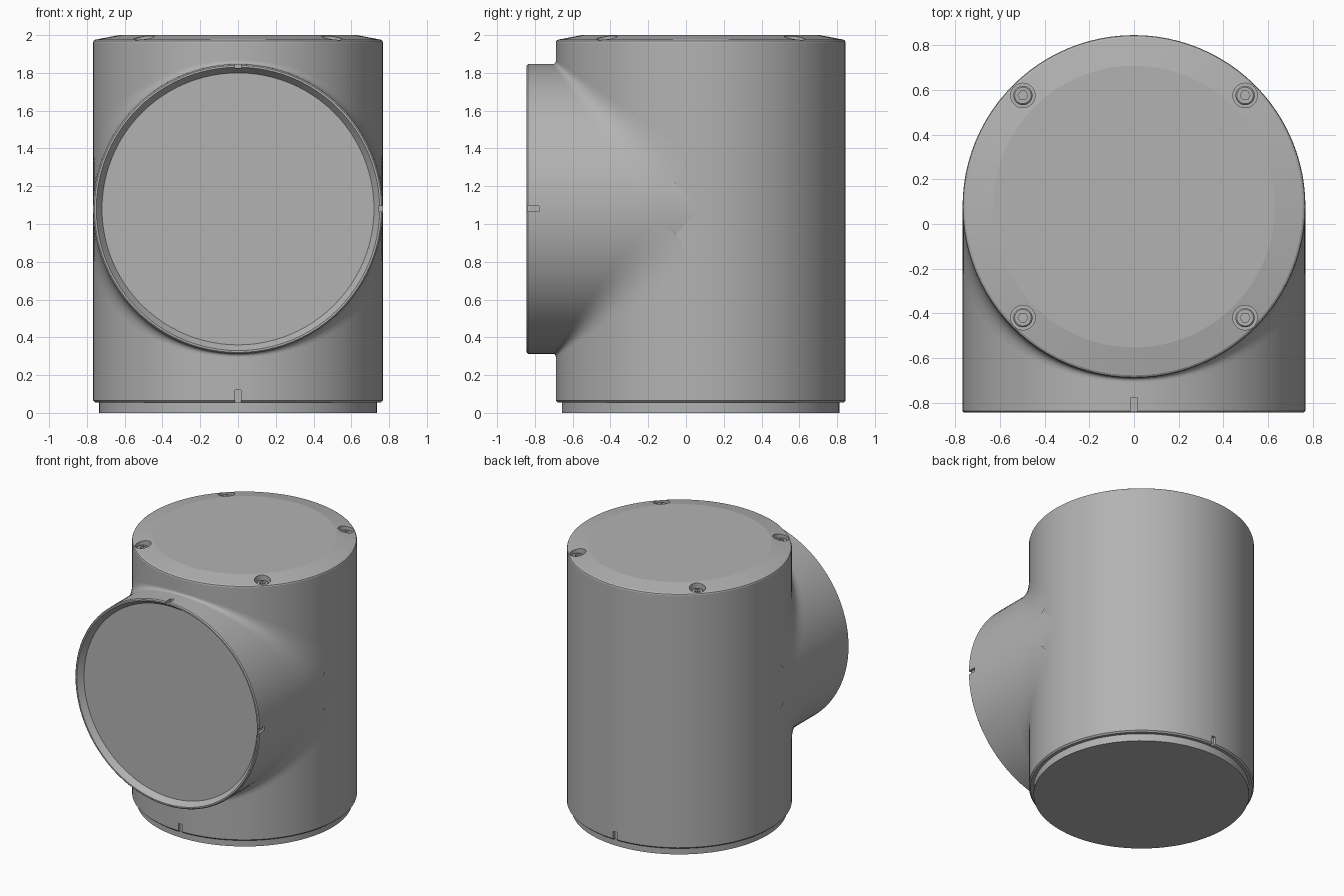
import bpy, bmesh
from math import sin, cos, pi, sqrt, radians
from mathutils import Matrix, Vector

if "Cube" in bpy.data.objects:
    bpy.data.objects.remove(bpy.data.objects["Cube"], do_unlink=True)

R = 0.767            # shared radius of body and side port
CY, PZ = 0.078, 1.08  # body axis in y, port axis in z
SEG = 96

grey = bpy.data.materials.new("housing grey")
grey.use_nodes = True
grey.diffuse_color = (0.45, 0.45, 0.45, 1)
grey.node_tree.nodes["Principled BSDF"].inputs["Base Color"].default_value = grey.diffuse_color


def add_object(name, bm):
    bmesh.ops.recalc_face_normals(bm, faces=bm.faces)
    mesh = bpy.data.meshes.new(name)
    bm.to_mesh(mesh)
    bm.free()
    mesh.materials.append(grey)
    obj = bpy.data.objects.new(name, mesh)
    bpy.context.collection.objects.link(obj)
    return obj


def lathe(name, profile, seg=SEG, matrix=Matrix()):
    """Closed solid of revolution about local z, capped at both ends."""
    bm = bmesh.new()
    rings = [[bm.verts.new((r * cos(2 * pi * i / seg), r * sin(2 * pi * i / seg), z))
              for i in range(seg)] for r, z in profile]
    for a, b in zip(rings, rings[1:]):
        for i in range(seg):
            j = (i + 1) % seg
            bm.faces.new((a[i], a[j], b[j], b[i]))
    bm.faces.new(rings[0])
    bm.faces.new(rings[-1])
    bm.transform(matrix)
    return add_object(name, bm)


def box(name, centre, size):
    bm = bmesh.new()
    bmesh.ops.create_cube(bm, size=1)
    bm.transform(Matrix.Translation(centre) @ Matrix.Diagonal((*size, 1)))
    return add_object(name, bm)


def activate(obj):
    bpy.ops.object.select_all(action="DESELECT")
    obj.select_set(True)
    bpy.context.view_layer.objects.active = obj


def cut(obj, cutters):
    for cutter in cutters:
        cutter.hide_render = True
        activate(obj)
        mod = obj.modifiers.new("cut", "BOOLEAN")
        mod.operation, mod.solver, mod.object = "DIFFERENCE", "EXACT", cutter
        bpy.ops.object.modifier_apply(modifier=mod.name)
        bpy.data.objects.remove(cutter, do_unlink=True)


def smooth(obj, angle):
    activate(obj)
    bpy.ops.object.shade_smooth_by_angle(angle=radians(angle))


# Upright body with a stepped spigot below and a shallow sloped rim on top
body = lathe("body", [(0.735, 0), (0.735, 0.055), (0.757, 0.055), (R, 0.065), (R, 1.962),
                      (0.764, 1.97), (0.755, 1.976), (0.63, 2.0)],
             matrix=Matrix.Translation((0, CY, 0)))
screw_spots = [(sx * 0.497, CY + sy * 0.497) for sx in (-1, 1) for sy in (-1, 1)]
cutters = [box("notch_cutter", (0, CY + s * R, 0.085), (0.03, 0.04, 0.07)) for s in (-1, 1)]
cutters += [lathe("pocket_cutter", [(0.055, 1.93), (0.055, 2.1)], 32,
                  Matrix.Translation((x, y, 0))) for x, y in screw_spots]
cut(body, cutters)
smooth(body, 10)

# Side port facing the front, with a recessed face
port = lathe("side_port", [(R, 0), (R, 0.915), (0.76, 0.922), (0.75, 0.922), (0.72, 0.88)],
             matrix=Matrix.Translation((0, CY, PZ)) @ Matrix.Rotation(pi / 2, 4, "X"))
front = CY - 0.922
cut(port, [box("top_notch_cutter", (0, front + 0.025, PZ + R), (0.03, 0.08, 0.04)),
           box("side_notch_cutter", (R, front + 0.025, PZ), (0.04, 0.08, 0.03))])
smooth(port, 20)

# Blend between port and body: fillet that widens towards the sides
bm = bmesh.new()
COLS, ROWS = 48, 8
for side in (-1, 1):
    grid = []
    for i in range(COLS + 1):
        angle = (i / COLS * 2 - 1) * radians(84)
        x, q = R * sin(angle), R * cos(angle)
        reach = 0.245 + 0.705 * q
        on_body, corner, on_port = Vector((-q, reach)), Vector((-q, q)), Vector((-reach, q))
        row = []
        for k in range(ROWS + 1):
            t = k / ROWS
            p = on_body * (1 - t) ** 2 + corner * 2 * t * (1 - t) + on_port * t ** 2
            row.append(bm.verts.new((x, CY + p.x, PZ + side * p.y)))
        grid.append(row)
    for a, b in zip(grid, grid[1:]):
        for k in range(ROWS):
            quad = (a[k], a[k + 1], b[k + 1], b[k])
            bm.faces.new(quad if side < 0 else quad[::-1])
blend = add_object("port_blend", bm)
# Make the open sheet face away from the body
middle = min(blend.data.polygons, key=lambda f: abs(f.center.x) - f.center.z)
if middle.normal.z < 0:
    blend.data.flip_normals()
smooth(blend, 40)

# Socket head screws in the rim pockets
for n, (x, y) in enumerate(screw_spots, 1):
    place = Matrix.Translation((x, y, 1.965))
    screw = lathe(f"screw_{n}", [(0.043, -0.04), (0.043, -0.006), (0.037, 0)], 32, place)
    cut(screw, [lathe("hex_cutter", [(0.022, -0.02), (0.022, 0.05)], 6, place)])
    smooth(screw, 25)
